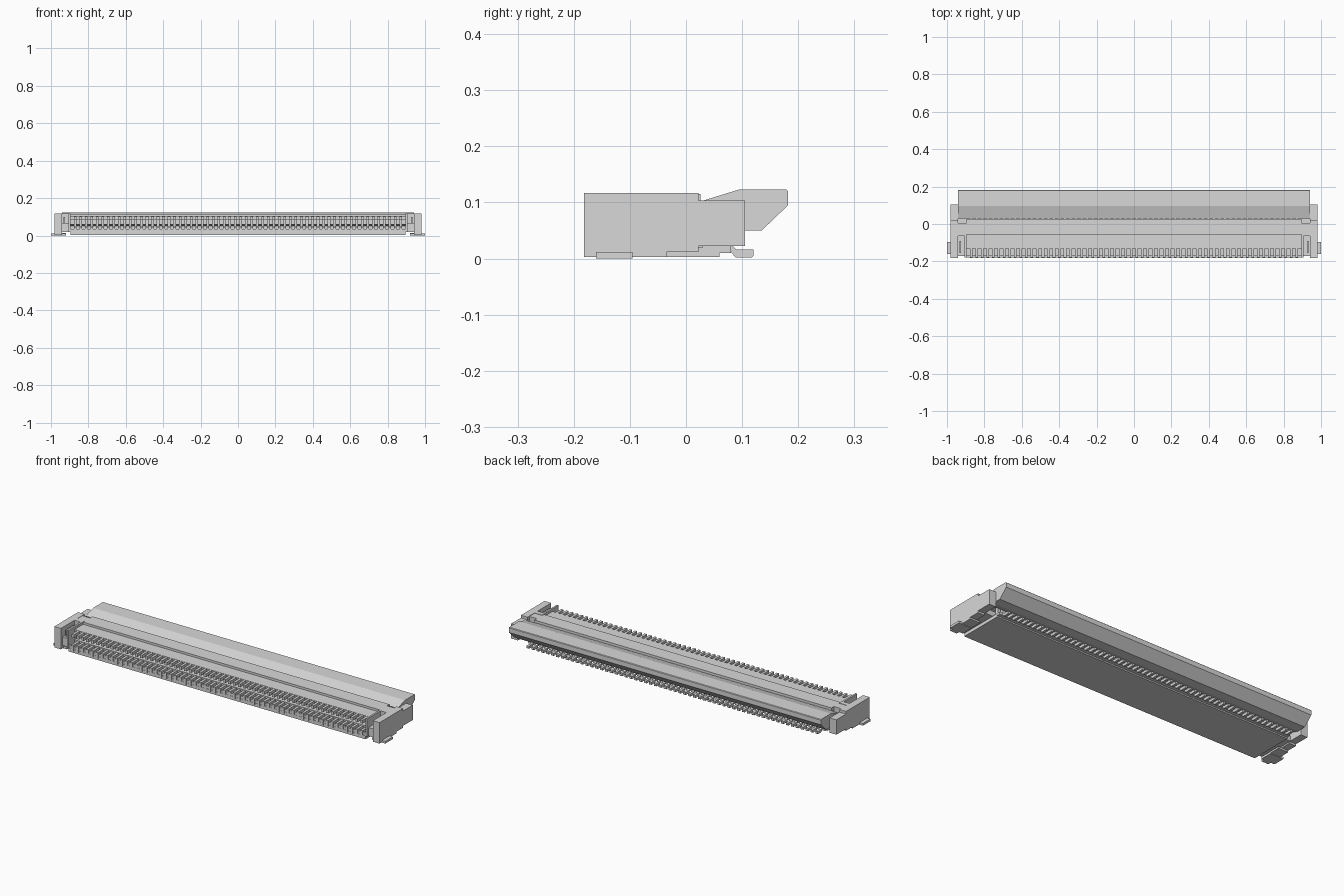
import bpy, bmesh

cube = bpy.data.objects.get("Cube")
if cube:
    bpy.data.objects.remove(cube, do_unlink=True)

grey = bpy.data.materials.new("light grey")
grey.use_nodes = True
grey.diffuse_color = (0.69, 0.69, 0.69, 1)
shader = grey.node_tree.nodes["Principled BSDF"]
shader.inputs["Base Color"].default_value = grey.diffuse_color

# Shared levels, depths and half widths
PINS = 60
PITCH = 0.0295
FRONT = -0.18
COMB = -0.13        # rear end of the open finger gaps
STEP = -0.055       # front of the raised roof bar
HINGE = 0.03        # front edge of the flap
REAR = 0.105
BACK = 0.182
UNDER = 0.003
PLATE = 0.022
FLOOR = 0.048
ROOF = 0.084
SHELF = 0.103
TOP = 0.117
RIDGE = 0.123
INNER = 0.895
WALL = 0.94
OUTER = 0.98


def prisms(name, profile, spans):
    """Extrude a (y, z) profile along x over every (left, right) span."""
    bm = bmesh.new()
    for left, right in spans:
        start = [bm.verts.new((left, y, z)) for y, z in profile]
        end = [bm.verts.new((right, y, z)) for y, z in profile]
        bm.faces.new(start)
        bm.faces.new(end[::-1])
        for i in range(len(start)):
            bm.faces.new((start[i - 1], end[i - 1], end[i], start[i]))
    bmesh.ops.recalc_face_normals(bm, faces=bm.faces)
    mesh = bpy.data.meshes.new(name)
    bm.to_mesh(mesh)
    bm.free()
    mesh.materials.append(grey)
    obj = bpy.data.objects.new(name, mesh)
    bpy.context.collection.objects.link(obj)


def rect(near, far, low, high):
    return [(near, low), (far, low), (far, high), (near, high)]


def across(half_width):
    return [(-half_width, half_width)]


def both_ends(inner, outer):
    return [(inner, outer), (-outer, -inner)]


def per_pin(width):
    middles = [(i - (PINS - 1) / 2) * PITCH for i in range(PINS)]
    return [(x - width / 2, x + width / 2) for x in middles]


# Housing: base plate, raised floor and front sill
prisms("base_plate", rect(FRONT, 0.06, UNDER, PLATE), across(INNER))
prisms("base_lip", rect(0.06, 0.08, 0.01, PLATE), across(INNER))
prisms("raised_floor", rect(COMB, HINGE, 0.02, FLOOR), across(WALL))
prisms("front_sill", rect(FRONT + 0.002, FRONT + 0.015, 0.02, 0.036), across(INNER))

# Stepped roof over the cable slot
prisms("roof_shelf", rect(COMB, STEP, ROOF, SHELF), across(INNER))
prisms("roof_bar", rect(STEP, 0.005, ROOF, TOP - 0.002), across(WALL))
prisms("roof_bar_rear", rect(0.005, HINGE - 0.004, ROOF, TOP - 0.002), across(INNER))

# End walls, low guide blocks and thin upright guides
prisms("end_wall", rect(-BACK, 0.022, 0.012, TOP), both_ends(WALL, OUTER))
prisms("end_wall_foot", rect(-BACK, -0.16, UNDER, 0.012), both_ends(WALL, OUTER))
prisms("end_wall_rear", rect(0.022, REAR, PLATE, SHELF), both_ends(WALL, OUTER))
prisms("guide_block", rect(FRONT + 0.01, STEP, 0.02, 0.066), both_ends(INNER, WALL))
prisms("upright_guide", rect(FRONT, STEP, 0.02, TOP), both_ends(INNER, INNER + 0.01))
prisms("guide_post", rect(STEP - 0.01, -0.04, 0.02, TOP), both_ends(INNER, WALL))

# Solder tabs with upright fins
prisms("solder_tab", rect(-0.16, -0.095, 0, 0.012), both_ends(0.92, 1))
prisms("solder_tab_neck", rect(-0.095, -0.035, UNDER, 0.013), both_ends(0.92, OUTER))
prisms("tab_fin", rect(-0.155, -0.09, 0.06, 0.1), both_ends(0.924, 0.932))

# Contacts: two fingers reach the front, a solder tail leaves the rear
PIN = 0.014
prisms("lower_finger", rect(-BACK, HINGE, 0.012, FLOOR - 0.002), per_pin(PIN))
prisms("upper_finger", rect(FRONT, FLOOR, ROOF, SHELF - 0.001), per_pin(PIN))
prisms("contact_spine", rect(HINGE, FLOOR, 0.012, ROOF), per_pin(PIN))
prisms("contact_tail",
       [(FLOOR, PLATE), (0.08, 0.025), (0.09, 0.016), (0.12, 0.016),
        (0.12, 0.005), (0.117, 0.002), (0.088, 0.002), (0.08, 0.012)],
       per_pin(PIN))

# Hinged locking flap, standing open
prisms("locking_flap",
       [(HINGE, SHELF), (0.095, RIDGE), (BACK - 0.003, RIDGE), (BACK, RIDGE - 0.003),
        (BACK, 0.095), (0.135, 0.05), (0.085, 0.05), (0.05, 0.06), (0.05, SHELF - 0.005)],
       across(WALL))
